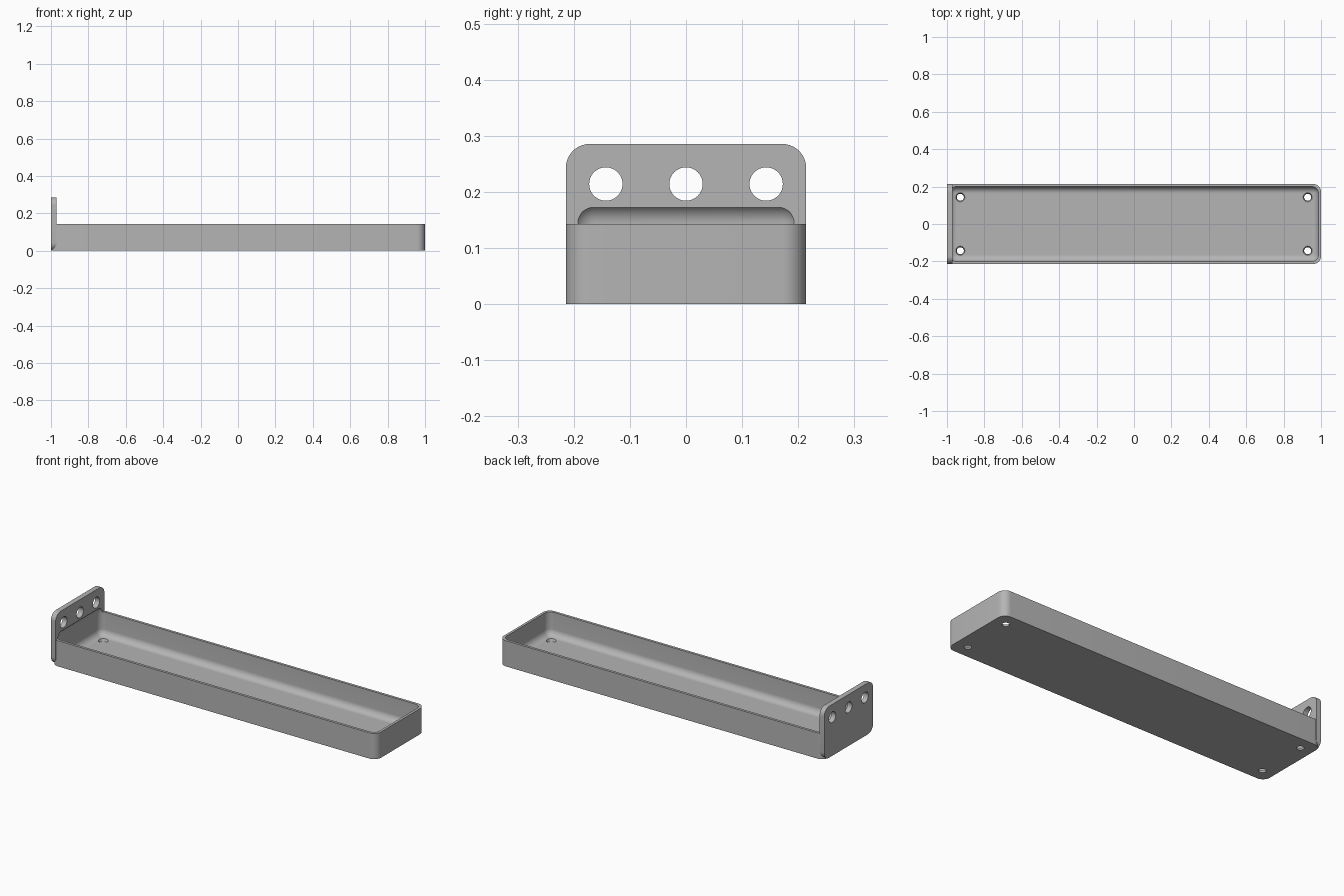
import bpy, bmesh
from mathutils import Matrix, Vector

MM = 1 / 70  # the tray is 140 x 30 x 10 units, scaled to 2 long

cube = bpy.data.objects.get("Cube")
if cube:
    bpy.data.objects.remove(cube, do_unlink=True)

grey = bpy.data.materials.new("light grey")
grey.use_nodes = True
colour = (0.46, 0.46, 0.46, 1)
grey.diffuse_color = colour
grey.node_tree.nodes["Principled BSDF"].inputs["Base Color"].default_value = colour


def finish(name, bm):
    bmesh.ops.scale(bm, vec=(MM, MM, MM), verts=bm.verts)
    mesh = bpy.data.meshes.new(name)
    bm.to_mesh(mesh)
    bm.free()
    mesh.materials.append(grey)
    obj = bpy.data.objects.new(name, mesh)
    bpy.context.collection.objects.link(obj)
    return obj


def rounded_box(name, low, high, radius, axis=None):
    """Box with rounded edges: only those along one axis, or all of them."""
    low, high = Vector(low), Vector(high)
    bm = bmesh.new()
    bmesh.ops.create_cube(bm, size=1)
    bmesh.ops.scale(bm, vec=high - low, verts=bm.verts)
    bmesh.ops.translate(bm, vec=(low + high) / 2, verts=bm.verts)
    edges = [e for e in bm.edges if axis is None or
             abs((e.verts[0].co - e.verts[1].co)[axis]) > 0.1]
    bmesh.ops.bevel(bm, geom=edges, offset=radius, offset_type='OFFSET',
                    segments=10, profile=0.5, affect='EDGES')
    return finish(name, bm)


def drill(name, centre, r_low, r_high, depth, along_x=False):
    bm = bmesh.new()
    turn = Matrix.Rotation(1.570796, 4, 'Y') if along_x else Matrix()
    bmesh.ops.create_cone(bm, cap_ends=True, segments=40, radius1=r_low,
                          radius2=r_high, depth=depth,
                          matrix=Matrix.Translation(centre) @ turn)
    return finish(name, bm)


def combine(target, tool, operation):
    mod = target.modifiers.new(operation.lower(), 'BOOLEAN')
    mod.operation, mod.solver, mod.object = operation, 'EXACT', tool
    bpy.context.view_layer.objects.active = target
    bpy.ops.object.modifier_apply(modifier=mod.name)
    bpy.data.objects.remove(tool, do_unlink=True)


# Tray body with rounded upright corners, joined to the end plate
tray = rounded_box("mounting_tray", (-70, -15, 0), (70, 15, 10), 3, axis=2)
plate = rounded_box("end_plate", (-70, -15, 0), (-68, 15, 20), 3, axis=0)
combine(tray, plate, 'UNION')

# Rounded cavity, which also bites a shallow recess into the plate
cavity = rounded_box("cavity_cutter", (-69, -14, 1), (69, 14, 12.6), 2.5)
combine(tray, cavity, 'DIFFERENCE')

# Three holes through the end plate
for y in (-10, 0, 10):
    combine(tray, drill("plate_hole", (-69, y, 15), 2.08, 2.08, 6, True), 'DIFFERENCE')

# Four tapered screw holes through the floor
for x in (-65, 65):
    for y in (-10, 10):
        combine(tray, drill("floor_hole", (x, y, 0.5), 1.1, 1.9, 2), 'DIFFERENCE')

bpy.ops.object.select_all(action='DESELECT')
tray.select_set(True)
bpy.context.view_layer.objects.active = tray
bpy.ops.object.shade_smooth_by_angle(angle=0.5)
